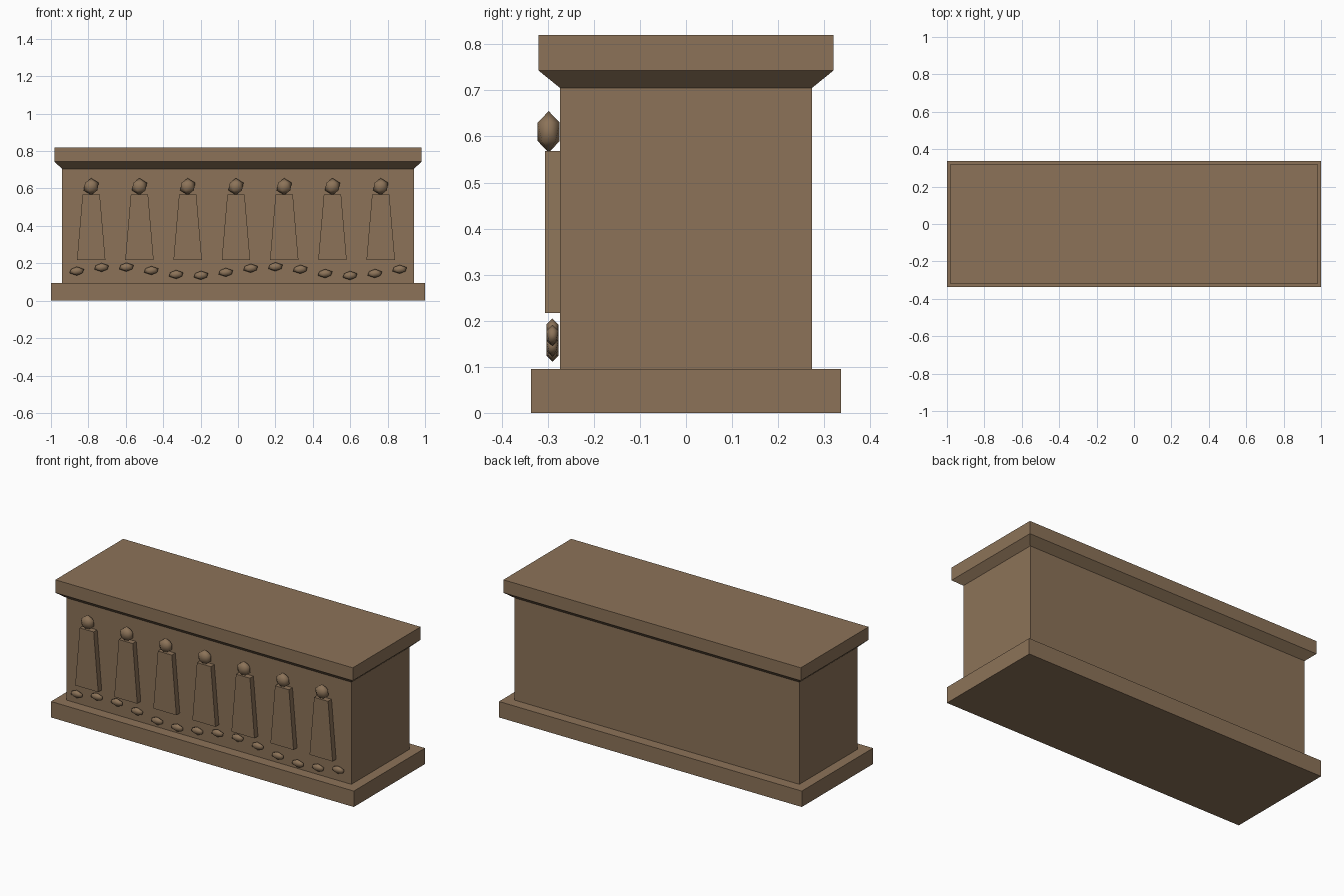
import bpy
import bmesh
import math

if "Cube" in bpy.data.objects:
    bpy.data.objects.remove(bpy.data.objects["Cube"])

stone = bpy.data.materials.new("brown_stone")
stone.diffuse_color = (0.262, 0.171, 0.098, 1)
stone.use_nodes = True
stone.node_tree.nodes["Principled BSDF"].inputs["Base Color"].default_value = stone.diffuse_color


def finish(name, bm, smooth=False):
    bmesh.ops.recalc_face_normals(bm, faces=bm.faces)
    mesh = bpy.data.meshes.new(name)
    for f in bm.faces:
        f.smooth = smooth
    bm.to_mesh(mesh)
    bm.free()
    mesh.materials.append(stone)
    obj = bpy.data.objects.new(name, mesh)
    bpy.context.collection.objects.link(obj)
    return obj


def stacked_block(name, levels):
    """Rectangular block through (half width, half depth, z) levels."""
    bm = bmesh.new()
    rings = [[bm.verts.new((sx * w, sy * d, z))
              for sx, sy in ((-1, -1), (1, -1), (1, 1), (-1, 1))]
             for w, d, z in levels]
    for a, b in zip(rings, rings[1:]):
        for i in range(4):
            j = (i + 1) % 4
            bm.faces.new((a[i], a[j], b[j], b[i]))
    bm.faces.new(rings[0][::-1])
    bm.faces.new(rings[-1])
    return finish(name, bm)


def pebble(name, location, scale):
    """Faceted ball squashed against the front wall."""
    bm = bmesh.new()
    bmesh.ops.create_icosphere(bm, subdivisions=1, radius=1)
    bmesh.ops.scale(bm, vec=scale, verts=bm.verts)
    obj = finish(name, bm, smooth=True)
    obj.location = location


def robe(name, x):
    """Tapered relief slab, wide at the bottom."""
    bm = bmesh.new()
    outline = ((-0.076, 0.217), (0.076, 0.217), (0.046, 0.568), (-0.046, 0.568))
    front = [bm.verts.new((x + px, -0.306, z)) for px, z in outline]
    back = [bm.verts.new((x + px, -0.27, z)) for px, z in outline]
    bm.faces.new(front)
    bm.faces.new(back[::-1])
    for i in range(4):
        j = (i + 1) % 4
        bm.faces.new((front[i], back[i], back[j], front[j]))
    finish(name, bm)


# Main masonry
stacked_block("base_plinth", [(1.0, 0.336, 0), (1.0, 0.336, 0.095)])
stacked_block("body", [(0.94, 0.273, 0.095), (0.94, 0.273, 0.705)])
stacked_block("cornice", [(0.94, 0.273, 0.705), (0.982, 0.32, 0.743),
                          (0.982, 0.32, 0.82)])

# Row of relief figures
for i in range(7):
    x = -0.785 + 0.258 * i
    robe(f"figure_robe_{i + 1}", x)
    pebble(f"figure_head_{i + 1}", (x, -0.298, 0.61), (0.045, 0.028, 0.045))

# Wavy garland of beads
for i in range(14):
    pebble(f"garland_bead_{i + 1}",
           (-0.862 + 0.1328 * i, -0.29, 0.158 + 0.0235 * math.sin(i)),
           (0.043, 0.0155, 0.0235))
